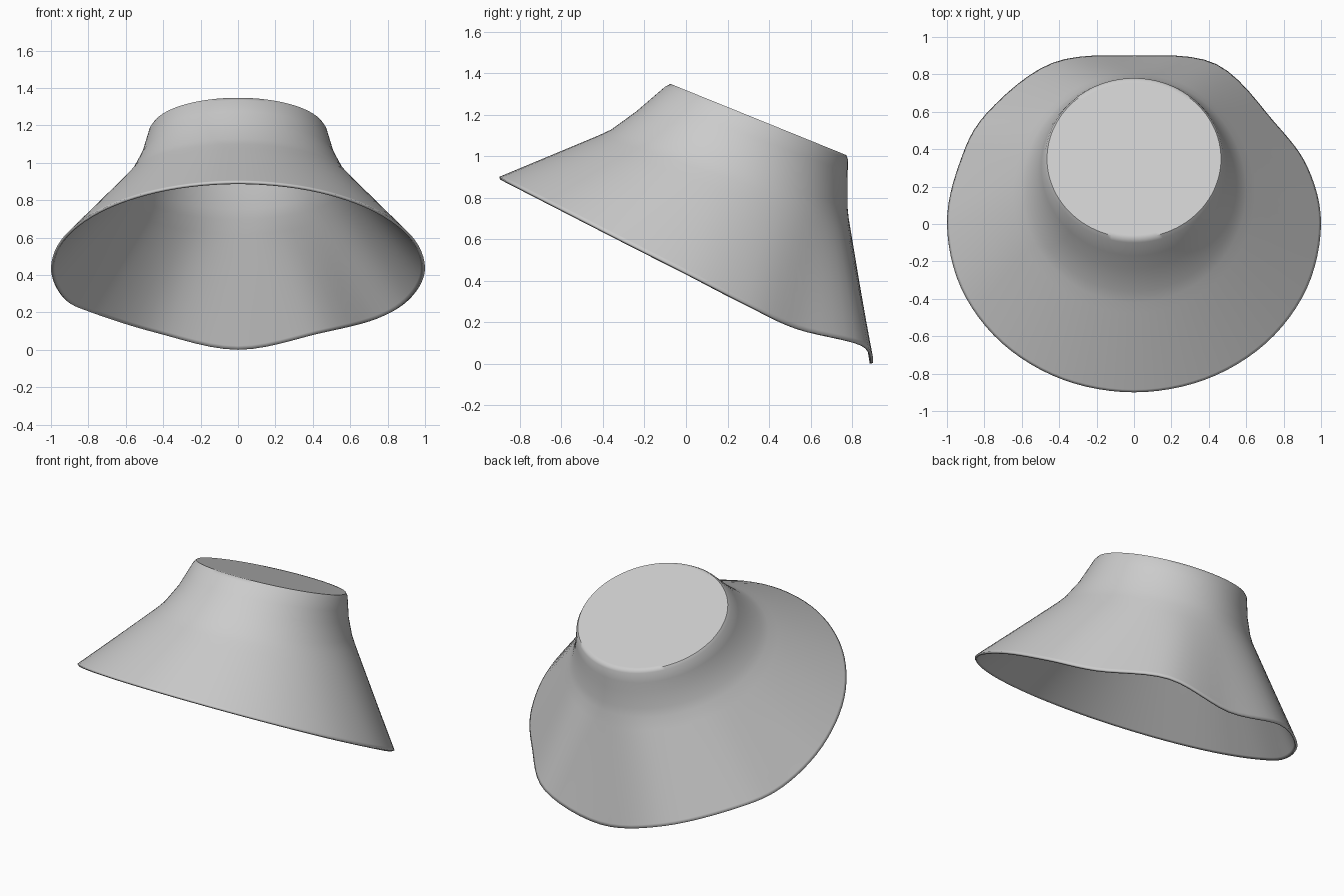
import bpy, bmesh, math
from mathutils import Vector

if "Cube" in bpy.data.objects:
    bpy.data.objects.remove(bpy.data.objects["Cube"])

N = 96          # points around the hat

def catmull(p, t):
    """Closed smooth curve through the points p, t in 0..1."""
    n = len(p)
    i, f = int(t * n) % n, t * n - int(t * n)
    a, b, c, d = (p[(i + k) % n] for k in (-1, 0, 1, 2))
    return 0.5 * (2 * b + (c - a) * f + (2 * a - 5 * b + 4 * c - d) * f * f
                  + (3 * b - a - 3 * c + d) * f ** 3)

def ring(rx, front, back):
    """Tilted ellipse from its front and back (y, z) points."""
    cy, cz = (front[0] + back[0]) / 2, (front[1] + back[1]) / 2
    hy, hz = (back[0] - front[0]) / 2, (back[1] - front[1]) / 2
    out = []
    for i in range(N):
        a = 2 * math.pi * i / N
        out.append(Vector((rx * math.cos(a), cy + hy * math.sin(a), cz + hz * math.sin(a))))
    return out

def blend(r1, r2, f):
    return [a.lerp(b, f) for a, b in zip(r1, r2)]

# Brim edge: wavy, dropped at the back, plain tilted ellipse at the front
edge = [Vector(v) for v in (
    (1.0, 0, .44), (.93, .30, .285), (.755, .54, .172), (.44, .855, .092), (0, .9, .003),
    (-.44, .86, .095), (-.79, .59, .205), (-.935, .32, .28), (-1.0, 0, .44))]
for k in range(9, 16):
    a = k * math.pi / 8
    edge.append(Vector((math.cos(a), .9 * math.sin(a), .44 - .46 * math.sin(a)
                        - .002 * (1 + math.sin(a)))))
rim = [catmull(edge, i / N) for i in range(N)]

# Crown rings from the top down to the brim seam
top = ring(.465, (-.075, 1.348), (.772, 1.005))
shoulder = ring(.477, (-.10, 1.335), (.78, .985))
waist = ring(.515, (-.24, 1.215), (.778, .86))
low = ring(.567, (-.36, 1.128), (.778, .755))
seam = ring(.60, (-.42, 1.10), (.784, .70))
rings = [blend([sum(top, Vector()) / N] * N, top, f) for f in (.4, .8, .96)]
rings += [top, shoulder, blend(shoulder, waist, .5), waist, low, seam]
rings += [blend(seam, rim, f) for f in (.12, .3, .5, .7, .88, .97, 1)]

bm = bmesh.new()
rows = [[bm.verts.new(p) for p in r] for r in rings]
bm.faces.new(rows[0])
for r1, r2 in zip(rows, rows[1:]):
    for i in range(N):
        j = (i + 1) % N
        bm.faces.new((r1[i], r2[i], r2[j], r1[j]))
bmesh.ops.recalc_face_normals(bm, faces=bm.faces)
bm.faces.ensure_lookup_table()
if bm.faces[0].normal.z < 0:
    bmesh.ops.reverse_faces(bm, faces=bm.faces)
me = bpy.data.meshes.new("bucket_hat")
bm.to_mesh(me)
bm.free()
hat = bpy.data.objects.new("bucket_hat", me)
bpy.context.collection.objects.link(hat)

# Thin cloth thickness, inward
sol = hat.modifiers.new("cloth", 'SOLIDIFY')
sol.thickness = .015
sol.offset = -1
bpy.context.view_layer.objects.active = hat
hat.select_set(True)
bpy.ops.object.shade_smooth_by_angle(angle=math.radians(50))
